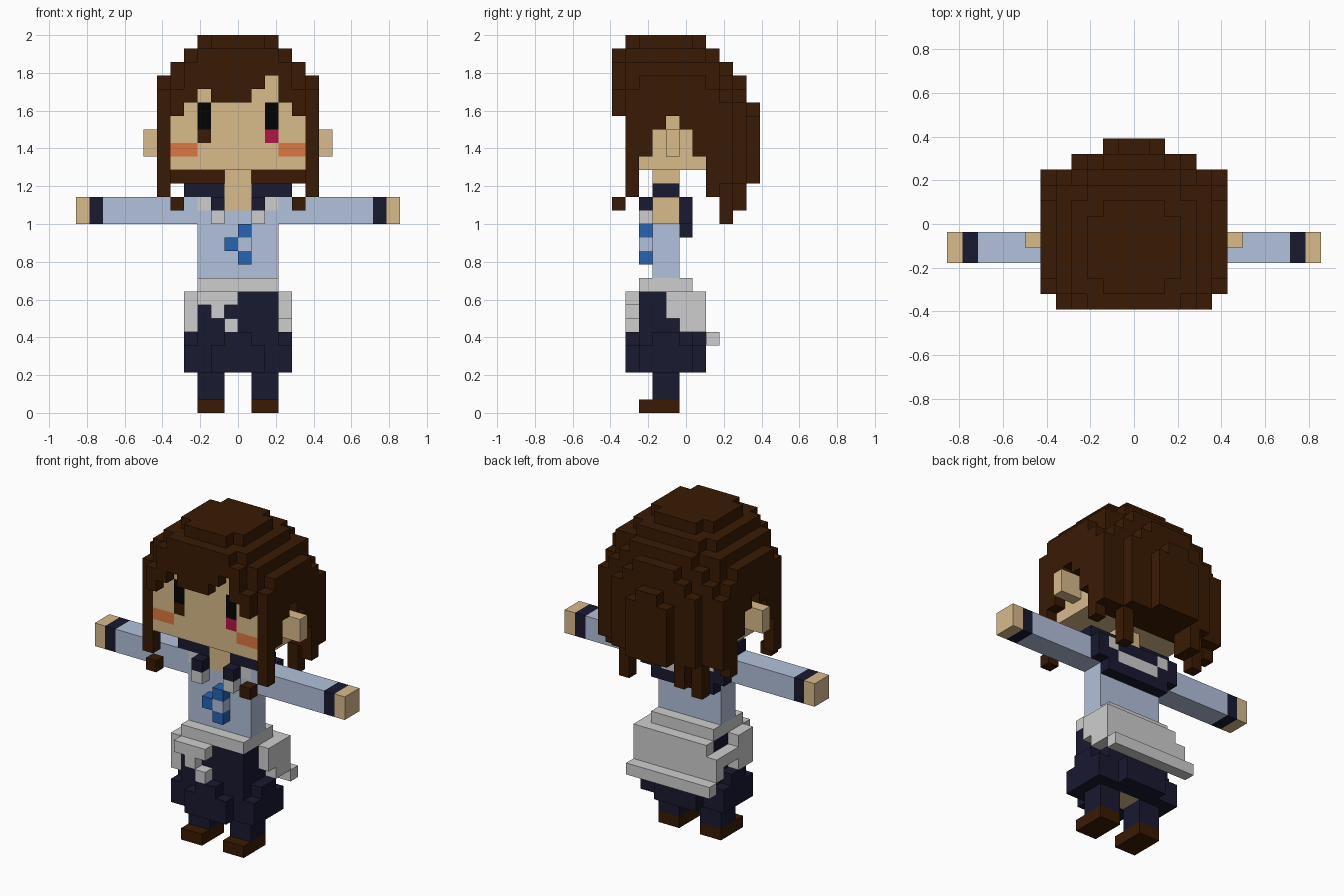
import bpy, bmesh
from mathutils import Vector

if "Cube" in bpy.data.objects:
    bpy.data.objects.remove(bpy.data.objects["Cube"])

U = 2 / 28          # block size; x runs -12..12, y 0..11 (front to back), z 0..28


def linear(v):
    v /= 255
    return v / 12.92 if v < 0.04045 else ((v + 0.055) / 1.055) ** 2.4


COLOURS = {
    "brown": (58, 26, 3), "skin": (216, 187, 139), "navy": (25, 25, 49),
    "pale_blue": (178, 193, 219), "grey": (206, 206, 206), "blue": (38, 101, 180),
    "crimson": (178, 22, 67), "blush": (221, 119, 65), "black": (2, 2, 2),
}
NAMES = list(COLOURS)
MATS = []
for name, rgb in COLOURS.items():
    mat = bpy.data.materials.new(name)
    mat.diffuse_color = (*map(linear, rgb), 1)
    mat.use_nodes = True
    mat.node_tree.nodes["Principled BSDF"].inputs["Base Color"].default_value = mat.diffuse_color
    MATS.append(mat)

blocks = {}         # block position -> (part, colour)


def fill(part, colour, x0, x1, y0, y1, z0, z1, mirror=False):
    """Fill a box of blocks, optionally also on the other side of x = 0."""
    for x in range(x0, x1):
        for y in range(y0, y1):
            for z in range(z0, z1):
                blocks[x, y, z] = (part, colour)
                if mirror:
                    blocks[-1 - x, y, z] = (part, colour)


# shoes and legs
fill("shoes", "brown", 1, 3, 2, 5, 0, 1, True)
fill("legs", "navy", 1, 3, 3, 5, 1, 3, True)

# skirt: flared hem, pleats, narrow top
fill("skirt", "navy", -4, 4, 2, 6, 3, 5)
fill("skirt", "navy", -2, 2, 1, 7, 3, 5)
fill("skirt", "navy", -4, 4, 3, 5, 5, 6)
fill("skirt", "navy", -3, 3, 2, 6, 5, 6)
fill("skirt", "navy", -1, 1, 1, 7, 5, 6)
fill("skirt", "navy", -3, 3, 2, 6, 6, 9)
fill("hips", "skin", -1, 1, 3, 5, 3, 4)

# jacket tied around the waist
fill("waist_jacket", "grey", -3, 3, 2, 6, 9, 10)
fill("waist_jacket", "grey", -3, 4, 6, 7, 6, 9)
fill("waist_jacket", "grey", -4, -3, 6, 7, 6, 8)
fill("waist_jacket", "grey", -4, 4, 7, 8, 5, 6)
fill("waist_jacket", "grey", 3, 4, 4, 7, 7, 9)
fill("waist_jacket", "grey", 3, 4, 5, 7, 6, 7)
fill("waist_jacket", "grey", -4, -3, 4, 6, 7, 8)
fill("waist_jacket", "grey", -4, -3, 2, 4, 6, 9)
fill("waist_jacket", "grey", -3, 0, 1, 2, 8, 9)
fill("waist_jacket", "grey", -2, -1, 1, 2, 7, 8)
fill("waist_jacket", "grey", -1, 0, 1, 2, 6, 7)

# shirt body, sleeves, cuffs, hands
fill("shirt", "pale_blue", -3, 3, 3, 5, 10, 16)
fill("arms", "pale_blue", 3, 10, 3, 5, 14, 16, True)
fill("arms", "navy", 10, 11, 3, 5, 14, 16, True)
fill("arms", "skin", 11, 12, 3, 5, 14, 16, True)

# collar: shoulder pads, front tabs, back bib with a stripe
fill("collar", "navy", 1, 4, 3, 5, 16, 17, True)
fill("collar", "navy", 1, 2, 2, 3, 15, 16, True)
fill("collar", "grey", 1, 2, 2, 3, 14, 15, True)
fill("collar", "grey", 2, 3, 3, 4, 15, 16, True)
fill("collar", "navy", -4, 4, 5, 6, 14, 16)
fill("collar", "navy", -3, 3, 5, 6, 13, 14)
fill("collar", "grey", -2, 2, 5, 6, 14, 15)
fill("collar", "grey", 2, 3, 5, 6, 15, 16, True)

# checked tie
fill("tie", "blue", 0, 1, 2, 3, 11, 14)
fill("tie", "pale_blue", 0, 1, 2, 3, 12, 13)
fill("tie", "blue", -1, 0, 2, 3, 12, 13)

# neck, head and ears
fill("neck", "skin", -1, 1, 3, 5, 15, 18)
fill("head", "skin", -5, 5, 1, 7, 18, 25)
fill("ears", "skin", 5, 7, 4, 5, 19, 21, True)

# eyes and cheeks
fill("head", "black", 2, 3, 1, 2, 21, 23, True)
fill("head", "brown", -3, -2, 1, 2, 20, 21)
fill("head", "crimson", 2, 3, 1, 2, 20, 21)
fill("head", "blush", 3, 5, 1, 2, 19, 20, True)

# crown of the hair, in rounded steps
fill("hair", "brown", -3, 3, 2, 6, 27, 28)
fill("hair", "brown", -2, 2, 1, 7, 27, 28)
fill("hair", "brown", -4, 4, 1, 7, 26, 27)
fill("hair", "brown", -3, 3, 0, 8, 26, 27)
fill("hair", "brown", -5, 5, 1, 8, 25, 26)
fill("hair", "brown", -4, 4, 0, 8, 25, 26)
fill("hair", "brown", -3, 3, 8, 9, 25, 26)
fill("hair", "brown", 4, 5, 1, 7, 24, 25, True)

# fringe: bottom height of each column across the forehead
for x, low in zip(range(-5, 5), (22, 23, 24, 23, 23, 23, 24, 25, 23, 22)):
    fill("hair", "brown", x, x + 1, 0, 1, low, 24 if x in (-5, 4) else 26)

# hair on the sides, cut around the ears: (y, bottom, top)
for y, low, high in ((1, 16, 24), (2, 19, 25), (3, 21, 25), (4, 22, 25),
                     (5, 21, 25), (6, 19, 25), (7, 17, 24), (8, 17, 23)):
    fill("hair", "brown", 5, 6, y, y + 1, low, high, True)

# hair at the back, stepping down towards the sides: (x, y, top)
for x, y, high in ((0, 7, 25), (1, 7, 25), (2, 7, 25), (3, 7, 25), (4, 7, 25),
                   (0, 8, 25), (1, 8, 25), (2, 8, 25), (3, 8, 25), (4, 8, 24),
                   (0, 9, 25), (1, 9, 25), (2, 9, 24), (3, 9, 23),
                   (0, 10, 23), (1, 10, 22)):
    fill("hair", "brown", x, x + 1, y, y + 1, 17, high, True)

# loose strand tips
fill("hair", "brown", 4, 5, 0, 1, 15, 16, True)
fill("hair", "brown", 5, 6, 7, 8, 16, 17, True)
fill("hair", "brown", -3, -2, 8, 10, 15, 17)
fill("hair", "brown", 3, 4, 8, 9, 14, 17, True)


def build(part):
    """Make one object from the exposed sides of a part's blocks."""
    bm = bmesh.new()
    verts = {}
    for pos, (owner, colour) in blocks.items():
        if owner != part:
            continue
        for axis in range(3):
            for side in (0, 1):
                step = [0, 0, 0]
                step[axis] = 2 * side - 1
                if tuple(p + s for p, s in zip(pos, step)) in blocks:
                    continue
                corners = []
                for a, b in ((0, 0), (1, 0), (1, 1), (0, 1)):
                    c = list(pos)
                    c[axis] += side
                    c[(axis + 1) % 3] += a
                    c[(axis + 2) % 3] += b
                    c = tuple(c)
                    if c not in verts:
                        verts[c] = bm.verts.new(Vector((c[0], c[1] - 5.5, c[2])) * U)
                    corners.append(verts[c])
                face = bm.faces.new(corners if side else corners[::-1])
                face.material_index = NAMES.index(colour)
    # merge flat areas of one colour
    bmesh.ops.dissolve_limit(bm, angle_limit=0.01, verts=bm.verts[:],
                             edges=bm.edges[:], delimit={'MATERIAL'})
    mesh = bpy.data.meshes.new(part)
    bm.to_mesh(mesh)
    bm.free()
    for mat in MATS:
        mesh.materials.append(mat)
    bpy.context.collection.objects.link(bpy.data.objects.new(part, mesh))


for part in dict.fromkeys(owner for owner, _ in blocks.values()):
    build(part)
